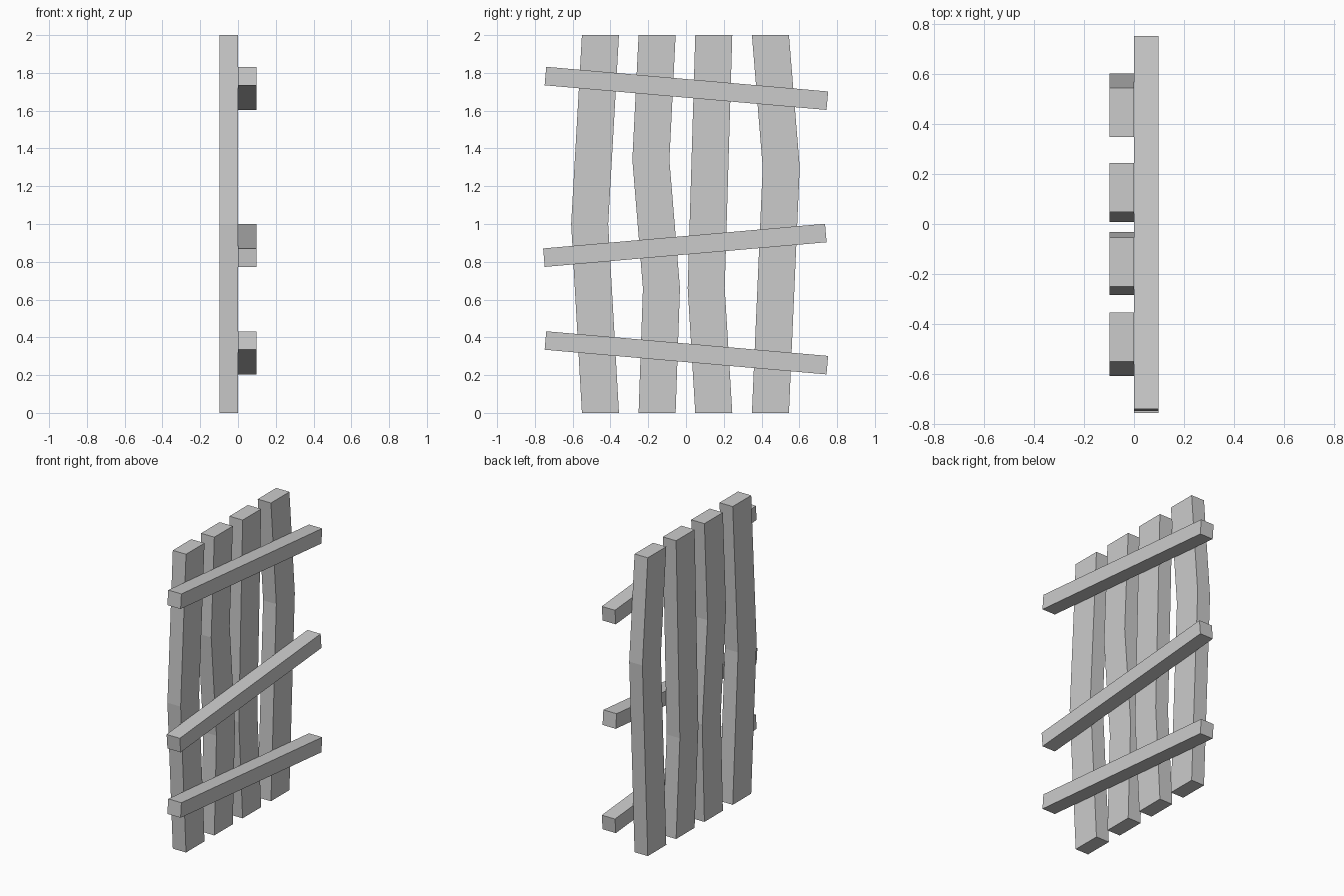
import bpy, bmesh, math
from mathutils import Matrix

if "Cube" in bpy.data.objects:
    bpy.data.objects.remove(bpy.data.objects["Cube"])

WIDTH, THICK = 0.196, 0.098


def finish(name, bm):
    bmesh.ops.recalc_face_normals(bm, faces=bm.faces)
    me = bpy.data.meshes.new(name)
    bm.to_mesh(me)
    bm.free()
    ob = bpy.data.objects.new(name, me)
    bpy.context.collection.objects.link(ob)
    return ob


# Upright plank: a centre line of (y, z) points swept with a rectangular section
def plank(name, path):
    bm = bmesh.new()
    rings = []
    for y, z in path:
        corners = ((-THICK, -1), (0, -1), (0, 1), (-THICK, 1))
        rings.append([bm.verts.new((x, y + s * WIDTH / 2, z)) for x, s in corners])
    for a, b in zip(rings, rings[1:]):
        for i in range(4):
            j = (i + 1) % 4
            bm.faces.new((a[i], a[j], b[j], b[i]))
    bm.faces.new(rings[0])
    bm.faces.new(rings[-1])
    return finish(name, bm)


# Cross rail: a long box tilted in the plane of the fence
def rail(name, y, z, tilt):
    bm = bmesh.new()
    bmesh.ops.create_cube(bm, size=1)
    bm.transform(Matrix.Translation((THICK / 2, y, z))
                 @ Matrix.Rotation(math.radians(tilt), 4, 'X')
                 @ Matrix.Diagonal((THICK, 1.498, THICK, 1)))
    return finish(name, bm)


# Four planks, each bowed differently between foot and top
planks = [
    (-0.453, [(-0.057, 1.0)]),
    (-0.153, [(0.023, 0.66), (-0.033, 1.34)]),
    (0.147, [(-0.04, 0.66)]),
    (0.447, [(0.057, 1.3)]),
]
for i, (y, bends) in enumerate(planks, 1):
    plank(f"plank_{i}", [(y, 0)] + [(y + d, z) for d, z in bends] + [(y, 2)])

# Three crooked rails on the +x side
rail("rail_lower", 0.002, 0.318, -5)
rail("rail_middle", -0.006, 0.887, 5)
rail("rail_upper", 0.002, 1.718, -5)
